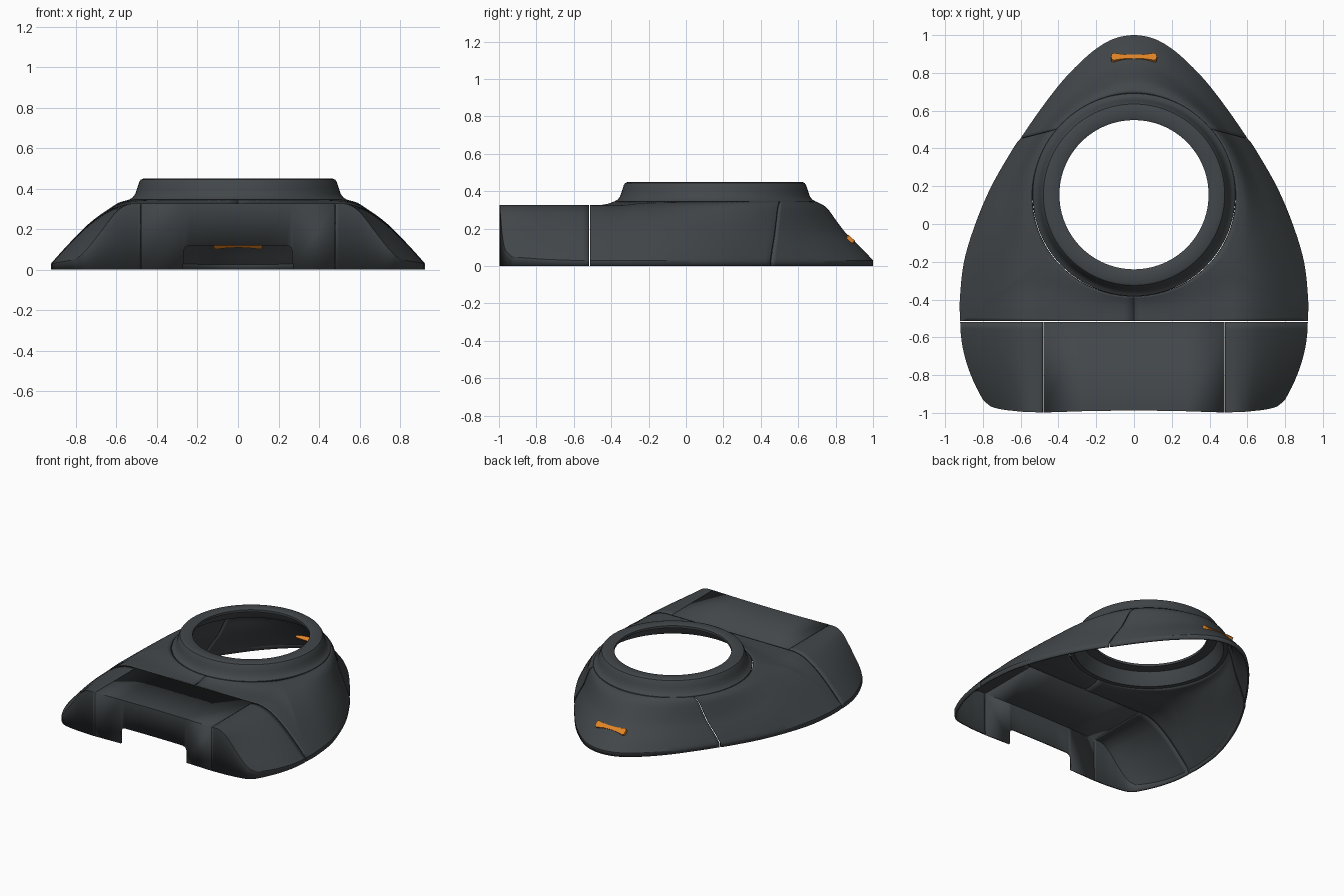
import bpy, bmesh, math
from mathutils import Vector, Matrix

if bpy.data.objects.get("Cube"):
    bpy.data.objects.remove(bpy.data.objects["Cube"])

CENTRE = Vector((0, 0.155, 0))   # axis of the round opening
SEAT_R, SEAT_Z = 0.541, 0.345    # where the shell meets the collar
SPLIT = -0.513                   # seam between shell and front section
LIP = 0.03                       # height of the vertical bottom edge


def material(name, colour):
    m = bpy.data.materials.new(name)
    m.use_nodes = True
    m.diffuse_color = (*colour, 1)
    m.node_tree.nodes["Principled BSDF"].inputs["Base Color"].default_value = (*colour, 1)
    return m


GREY = material("dark grey", (0.054, 0.062, 0.067))
ORANGE = material("orange", (0.75, 0.23, 0.02))


def finish(name, bm, mat, thickness=0):
    mesh = bpy.data.meshes.new(name)
    bm.to_mesh(mesh)
    bm.free()
    mesh.materials.append(mat)
    ob = bpy.data.objects.new(name, mesh)
    bpy.context.collection.objects.link(ob)
    bpy.ops.object.select_all(action="DESELECT")
    ob.select_set(True)
    bpy.context.view_layer.objects.active = ob
    bpy.ops.object.shade_smooth_by_angle(angle=math.radians(28))
    if thickness:
        solid = ob.modifiers.new("wall", "SOLIDIFY")
        solid.thickness = thickness
        solid.offset = -1
    return ob


def sheet(name, rows, mirror=1):
    """Skin a grid of points, outside facing up, and give it a wall."""
    bm = bmesh.new()
    grid = [[bm.verts.new((p[0] * mirror, p[1], p[2])) for p in row] for row in rows]
    for low, high in zip(grid, grid[1:]):
        for i in range(len(low) - 1):
            bm.faces.new((low[i], low[i + 1], high[i + 1], high[i]))
    bmesh.ops.remove_doubles(bm, verts=bm.verts, dist=0.0002)
    bm.normal_update()
    if sum(f.normal.z * f.calc_area() for f in bm.faces) < 0:
        bmesh.ops.reverse_faces(bm, faces=bm.faces)
    return finish(name, bm, GREY, 0.012)


def spline(points, steps):
    """Smooth curve through the points."""
    pts = [Vector(p) for p in points]
    pts = [2 * pts[0] - pts[1]] + pts + [2 * pts[-1] - pts[-2]]
    out = []
    for a, b, c, d in zip(pts, pts[1:], pts[2:], pts[3:]):
        for k in range(steps):
            t = k / steps
            out.append(0.5 * (2 * b + (c - a) * t + (2 * a - 5 * b + 4 * c - d) * t * t
                              + (3 * b - a - 3 * c + d) * t ** 3))
    return out + [pts[-2]]


def lookup(table, x):
    """Straight-line interpolation in a sorted table."""
    if x <= table[0][0]:
        return table[0][1]
    for a, b in zip(table, table[1:]):
        if x <= b[0]:
            return a[1] + (b[1] - a[1]) * (x - a[0]) / (b[0] - a[0])
    return table[-1][1]


def smooth(x, start, end):
    t = min(max((x - start) / (end - start), 0), 1)
    return t * t * (3 - 2 * t)


# Shared curves: cross-section at the split, front corner edge, floor outline
section = spline([(0.482, 0.325), (0.54, 0.324), (0.6, 0.308), (0.66, 0.277),
                  (0.75, 0.208), (0.85, 0.108), (0.92, LIP)], 4)
corner_edge = spline([(0.482, -0.998, 0.325), (0.54, -0.996, 0.323), (0.59, -0.994, 0.295),
                      (0.63, -0.99, 0.25), (0.69, -0.983, 0.17), (0.755, -0.967, 0.09),
                      (0.8, -0.93, 0.05)], 4)
side_outline = spline([(0.92, SPLIT), (0.922, -0.4), (0.9, -0.2), (0.84, 0),
                       (0.755, 0.2), (0.64, 0.4), (0.602, 0.452)], 6)
half_nose = [(0.598, 0.458), (0.5, 0.6), (0.385, 0.75), (0.28, 0.86),
             (0.19, 0.935), (0.1, 0.983)]
nose_outline = spline(half_nose + [(0, 1)] + [(-x, y) for x, y in reversed(half_nose)], 6)
width_at = [(p.y, p.x) for p in side_outline]
seat_angle = [(-90, -90), (-36, -36), (26.6, 40), (90, 90)]
nose_fall = [(p.x, p.y) for p in spline([(0, 1), (0.18, 0.9), (0.35, 0.68), (0.5, 0.49),
                                         (0.67, 0.33), (0.83, 0.18), (1, 0)], 4)]
side_fall = [(p.x, p.y) for p in spline([(0, 1), (0.2, 0.97), (0.4, 0.84), (0.6, 0.63),
                                         (0.8, 0.35), (1, 0)], 4)]


def shell_rows(outline, steps=18):
    """Spokes from the collar seat out to the outline, then the lip."""
    rows = []
    for x, y in outline:
        side = -1 if x < 0 else 1
        angle = math.degrees(math.atan2(y - CENTRE.y, abs(x)))
        a = math.radians(lookup(seat_angle, angle))
        inner = CENTRE + SEAT_R * Vector((side * math.cos(a), math.sin(a), 0))
        row = []
        for i in range(steps + 1):
            s = i / steps
            p = inner.lerp(Vector((x, y, 0)), s)
            w = smooth(angle, -40, 25)
            fall = lookup(side_fall, s) * (1 - w) + lookup(nose_fall, s) * w
            spoke_z = LIP + (SEAT_Z - LIP) * fall
            cut_z = lookup(section, abs(p.x) * 0.92 / lookup(width_at, p.y))
            cut_z += (SEAT_Z - cut_z) * (1 - s) ** 3
            k = smooth(-p.y, -0.1, 0.45)
            p.z = spoke_z * (1 - k) + cut_z * k
            row.append(p)
        end = row[-1].copy()
        if y > SPLIT or abs(x) > 0.919:
            end.z = 0
        rows.append(row + [end])
    return rows


# Nose and side shell panels
sheet("nose_panel", shell_rows(nose_outline))
front_seam = [(0.482 * i / 8, SPLIT) for i in range(8)] + [(p.x, SPLIT) for p in section[:-1]]
front_seam[0] = (0.0005, SPLIT)
side_rows = shell_rows(front_seam + [tuple(p) for p in side_outline])

# Front corner panels: sweep the section forward, then drop the front wall
corner_rows = []
for i in range(13):
    t = i / 12
    row = []
    for b, f in zip(section, corner_edge):
        row.append(Vector((b.x + (f.x - b.x) * t * t, SPLIT - 0.005 + (f.y - SPLIT + 0.005) * t,
                           b.y + (f.z - b.y) * t * t)))
    corner_rows.append(row + [Vector((row[-1].x, row[-1].y, 0))])
corner_rows.append([Vector((p.x, p.y, 0)) for p in corner_rows[-1]])

for label, sign in (("left", 1), ("right", -1)):
    sheet(label + "_side_panel", side_rows, sign)
    sheet(label + "_front_corner", corner_rows, sign)

# Front centre panel with a rounded notch in its wall
half = [(0.478, 0), (0.2705, 0), (0.27, 0.09), (0.262, 0.11), (0.24, 0.12), (0.12, 0.12)]
columns = half + [(0, 0.12)] + [(-x, z) for x, z in reversed(half)]
edge_y = [-0.988 - 0.01 * (x / 0.478) ** 2 for x, z in columns]
sheet("front_centre_panel", [
    [(x, SPLIT - 0.005, 0.325) for x, z in columns],
    [(x, y, 0.325) for (x, z), y in zip(columns, edge_y)],
    [(x, y, z) for (x, z), y in zip(columns, edge_y)]])

# Collar around the round opening
profile = [(0.537, 0.335), (0.536, 0.346), (0.52, 0.356), (0.508, 0.372), (0.498, 0.4),
           (0.488, 0.432), (0.48, 0.444), (0.465, 0.45), (0.405, 0.45), (0.395, 0.445),
           (0.395, 0.428), (0.462, 0.425), (0.485, 0.37), (0.505, 0.335)]
bm = bmesh.new()
loops = []
for i in range(96):
    a = math.tau * i / 96
    loops.append([bm.verts.new((r * math.cos(a), CENTRE.y + r * math.sin(a), z)) for r, z in profile])
for i, loop in enumerate(loops):
    after = loops[(i + 1) % len(loops)]
    for j in range(len(profile)):
        k = (j + 1) % len(profile)
        bm.faces.new((loop[j], after[j], after[k], loop[k]))
bmesh.ops.recalc_face_normals(bm, faces=bm.faces)
finish("collar", bm, GREY)

# Bow-shaped clip pushed through the nose
quarter = [(0.0, 0.013), (0.05, 0.015), (0.085, 0.021), (0.105, 0.025), (0.118, 0.02), (0.121, 0)]
upper = [(-x, y) for x, y in reversed(quarter[1:])] + quarter
outline = upper + [(x, -y) for x, y in reversed(upper[1:-1])]
bm = bmesh.new()
face = bm.faces.new([bm.verts.new((x, y, 0.01)) for x, y in outline])
made = bmesh.ops.extrude_face_region(bm, geom=[face])
moved = [g for g in made["geom"] if isinstance(g, bmesh.types.BMVert)]
bmesh.ops.translate(bm, verts=moved, vec=(0, 0, -0.045))
bmesh.ops.recalc_face_normals(bm, faces=bm.faces)
tilt = Matrix.Translation((0, 0.88, 0.143)) @ Matrix.Rotation(math.radians(-42), 4, "X")
bm.transform(tilt)
finish("nose_clip", bm, ORANGE)
